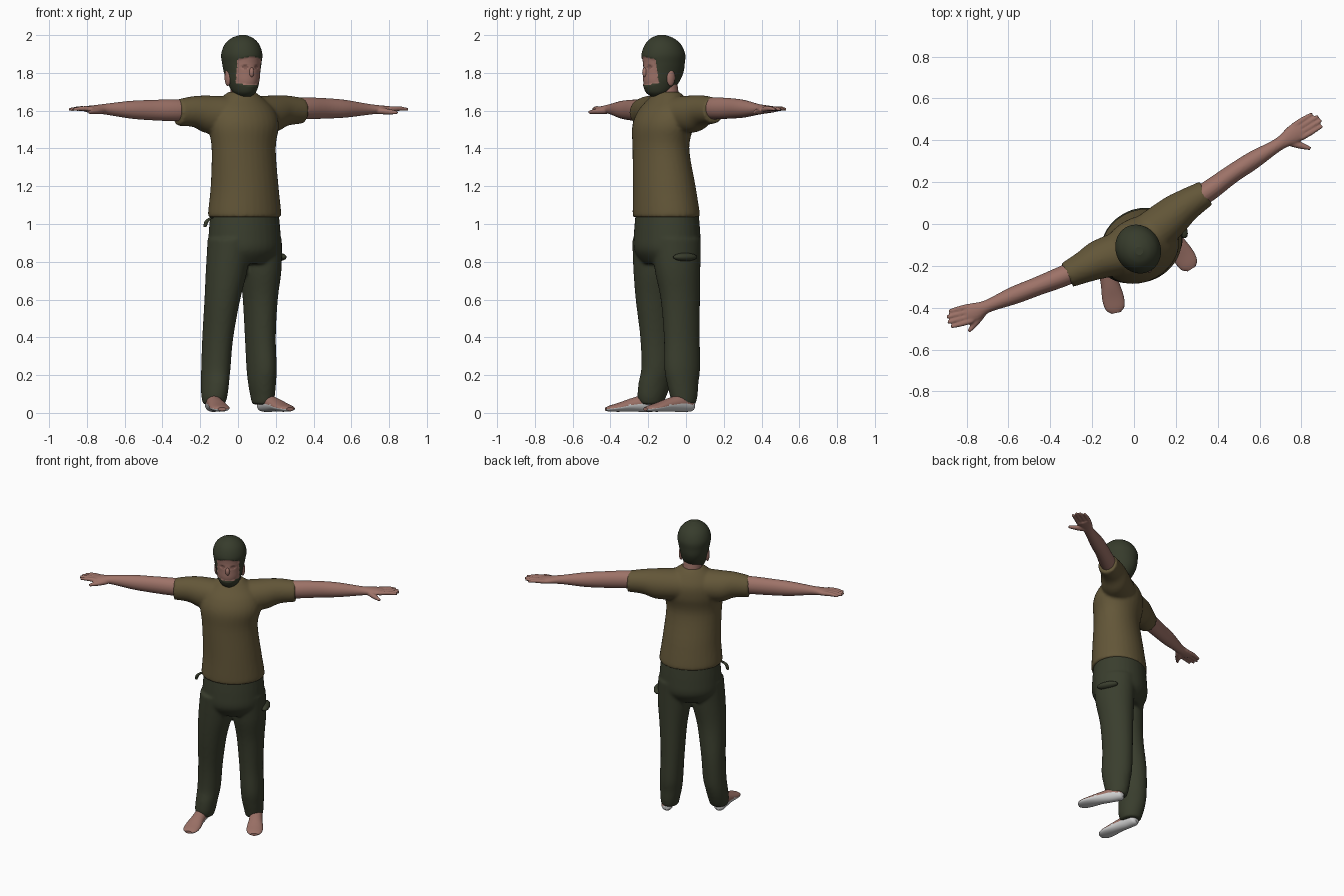
import bpy, bmesh, math
from mathutils import Vector

if "Cube" in bpy.data.objects:
    bpy.data.objects.remove(bpy.data.objects["Cube"], do_unlink=True)

YAW = math.radians(28)                       # the figure is turned to its left
C, S = math.cos(YAW), math.sin(YAW)
LEFT, BACK, UP = Vector((C, S, 0)), Vector((-S, C, 0)), Vector((0, 0, 1))


def material(name, rgb):
    m = bpy.data.materials.new(name)
    m.use_nodes = True
    m.diffuse_color = (*rgb, 1)
    m.node_tree.nodes["Principled BSDF"].inputs["Base Color"].default_value = (*rgb, 1)
    return m


SHIRT = material("olive_brown_shirt", (0.125, 0.094, 0.04))
PANTS = material("dark_green_trousers", (0.042, 0.048, 0.027))
HAIR = material("dark_green_hair", (0.038, 0.045, 0.025))
SKIN = material("skin", (0.34, 0.17, 0.138))
SHADE = material("eye_socket_skin", (0.22, 0.105, 0.085))
SOLE = material("pale_grey_sole", (0.62, 0.62, 0.62))


def spline(keys, steps):
    """Smoothly interpolated rows between the key rows."""
    rows = []
    for i in range(len(keys) - 1):
        p = [keys[max(0, min(len(keys) - 1, i + k))] for k in (-1, 0, 1, 2)]
        for j in range(steps):
            t = j / steps
            rows.append([b + 0.5 * t * (c - a + t * (2 * a - 5 * b + 4 * c - d
                         + t * (3 * (b - c) + d - a))) for a, b, c, d in zip(*p)])
    return rows + [list(keys[-1])]


def tube(bm, keys, u=LEFT, v=BACK, sides=32, steps=5):
    """Loft ellipses; each key row is x, y, z, radius along u, radius along v."""
    rings = []
    for x, y, z, a, b in spline(keys, steps):
        ring = []
        for i in range(sides):
            t = math.tau * i / sides
            ring.append(bm.verts.new(Vector((x, y, z)) + u * a * math.cos(t) + v * b * math.sin(t)))
        rings.append(ring)
    for r, q in zip(rings, rings[1:]):
        for i in range(sides):
            k = (i + 1) % sides
            bm.faces.new((r[i], r[k], q[k], q[i]))
    bm.faces.new(rings[0])
    bm.faces.new(rings[-1])


def finish(name, bm, mats, voxel=0, smooth=0):
    bmesh.ops.recalc_face_normals(bm, faces=bm.faces[:])
    for f in bm.faces:
        f.smooth = len(f.verts) < 5
    me = bpy.data.meshes.new(name)
    bm.to_mesh(me)
    bm.free()
    ob = bpy.data.objects.new(name, me)
    bpy.context.collection.objects.link(ob)
    for m in mats:
        me.materials.append(m)
    if voxel:                                # fuse overlapping tubes into one skin
        r = ob.modifiers.new("fuse", "REMESH")
        r.mode, r.voxel_size, r.use_smooth_shade = "VOXEL", voxel, True
        s = ob.modifiers.new("soften", "SMOOTH")
        s.factor, s.iterations = 0.5, smooth
    return ob


def ellipsoid(name, loc, size, mat):
    bm = bmesh.new()
    bmesh.ops.create_uvsphere(bm, u_segments=20, v_segments=12, radius=1)
    for w in bm.verts:
        w.co = Vector(loc) + LEFT * w.co.x * size[0] + BACK * w.co.y * size[1] + UP * w.co.z * size[2]
    return finish(name, bm, [mat])


# Shirt: trunk and two short sleeves
bm = bmesh.new()
tube(bm, [(.035, -.105, 1.035, .196, .168), (.035, -.105, 1.06, .2, .171),
          (.035, -.115, 1.2, .185, .16), (.03, -.133, 1.4, .177, .142),
          (.03, -.122, 1.52, .195, .152), (.025, -.108, 1.6, .178, .135),
          (.02, -.1, 1.66, .125, .095), (.02, -.1, 1.7, .072, .064)])
tube(bm, [(.07, -.06, 1.575, .11, .1), (.19, .04, 1.583, .095, .098),
          (.26, .095, 1.6, .077, .08), (.345, .148, 1.6, .063, .068)], u=BACK, v=UP)
tube(bm, [(-.03, -.13, 1.575, .11, .1), (-.16, -.17, 1.58, .095, .1),
          (-.235, -.205, 1.595, .077, .082), (-.32, -.245, 1.59, .063, .07)], u=BACK, v=UP)
finish("shirt", bm, [SHIRT], 0.01, 5)

# Trousers: hips and two loose legs
bm = bmesh.new()
tube(bm, [(.035, -.1, 1.07, .185, .16), (.035, -.1, .95, .196, .17),
          (.035, -.1, .86, .196, .168), (.035, -.1, .79, .165, .12)])
tube(bm, [(.12, -.05, .92, .105, .135), (.12, -.045, .76, .106, .125),
          (.118, -.03, .6, .088, .108), (.118, -.022, .4, .076, .1),
          (.125, -.02, .24, .074, .1), (.127, -.018, .16, .07, .088),
          (.13, -.012, .09, .062, .076), (.132, -.012, .045, .055, .064)])
tube(bm, [(-.05, -.16, .92, .105, .13), (-.06, -.163, .76, .108, .118),
          (-.083, -.165, .6, .092, .104), (-.107, -.15, .4, .078, .096),
          (-.117, -.15, .24, .074, .09), (-.122, -.165, .16, .07, .09),
          (-.125, -.18, .09, .066, .08), (-.127, -.185, .045, .056, .064)])
finish("trousers", bm, [PANTS], 0.01, 5)

# Thigh pocket flap and belt end
ellipsoid("pocket_flap", (.215, -.005, .825), (.03, .07, .022), PANTS)
bm = bmesh.new()
tube(bm, [(-.14, -.2, 1.035, .012, .012), (-.165, -.21, 1.015, .012, .012),
          (-.175, -.21, .985, .008, .008)], sides=10)
finish("belt_end", bm, [PANTS])


# Arms with fused hands: the path runs from upper arm to knuckles
def arm(name, path, tip, thumb):
    radii = [(.05, .056), (.05, .058), (.045, .054), (.043, .047),
             (.031, .029), (.044, .021), (.047, .017)]
    bm = bmesh.new()
    tube(bm, [(*p, *r) for p, r in zip(path, radii)], u=BACK, v=UP, sides=24)
    knuckle, tip = Vector(path[-1]), Vector(tip)
    along = (tip - knuckle).normalized()
    across = UP.cross(along)
    for i, length in enumerate((.9, 1, .97, .8)):
        k = (i - 1.5) * (1 if along.x > 0 else -1)
        a = knuckle - along * .02 + across * k * .023
        b = knuckle + (tip - knuckle) * length + across * k * .025
        m = (a + b) / 2 + UP * .004
        tube(bm, [(*a, .014, .015), (*m, .0135, .013), (*b, .008, .008)],
             u=across, v=UP, sides=10)
    a, b = Vector(thumb[0]), Vector(thumb[1])
    side = UP.cross((b - a).normalized())
    tube(bm, [(*a, .02, .018), (*((a + b) / 2), .018, .016), (*b, .008, .009)],
         u=side, v=UP, sides=10)
    finish(name, bm, [SKIN], 0.006, 2)


arm("left_arm", [(.25, .09, 1.61), (.36, .16, 1.612), (.47, .24, 1.612), (.57, .305, 1.61),
                 (.69, .38, 1.607), (.755, .425, 1.607), (.8, .452, 1.607)],
    (.89, .507, 1.607), ((.735, .395, 1.6), (.845, .36, 1.59)))
arm("right_arm", [(-.23, -.2, 1.6), (-.34, -.25, 1.602), (-.46, -.297, 1.603), (-.57, -.34, 1.605),
                  (-.7, -.393, 1.608), (-.76, -.418, 1.608), (-.8, -.433, 1.608)],
    (-.895, -.458, 1.606), ((-.72, -.42, 1.6), (-.79, -.515, 1.592)))


# Feet: skin above, pale sole below and around the heel
def foot(name, heel, toe):
    heel, toe = Vector((*heel, 0)), Vector((*toe, 0))
    run = toe - heel
    bm = bmesh.new()
    rows = []
    for t, z, a, b in [(0, .035, .014, .015), (.06, .04, .034, .032), (.25, .05, .04, .045),
                       (.5, .043, .044, .036), (.75, .03, .052, .024),
                       (.92, .023, .045, .016), (1, .02, .022, .009)]:
        p = heel + run * t
        rows.append((p.x, p.y, z, a, b))
    tube(bm, rows, u=UP.cross(run).normalized(), v=UP)
    bmesh.ops.recalc_face_normals(bm, faces=bm.faces[:])
    for f in bm.faces:
        c = f.calc_center_median()
        t = (c - heel).dot(run) / run.length_squared
        f.material_index = int(f.normal.z < -.05 or (t < .6 and c.z < .045))
    finish(name, bm, [SKIN, SOLE])


foot("left_foot", (.12, .04), (.275, -.215))
foot("right_foot", (-.145, -.145), (-.085, -.425))

# Neck
bm = bmesh.new()
tube(bm, [(.02, -.1, 1.62, .07, .066), (.02, -.1, 1.7, .06, .06), (.02, -.11, 1.78, .058, .06)])
finish("neck", bm, [SKIN])

# Head: hair cap, sideburns and beard around an inset face
CENTRE = Vector((.02, -.12, 0))
bm = bmesh.new()
rows = []
for z, f, a, b in [(1.675, .04, .03, .03), (1.7, .03, .06, .07), (1.75, .016, .08, .101),
                   (1.8, .004, .09, .114), (1.85, 0, .1, .117), (1.9, 0, .106, .118),
                   (1.95, .002, .09, .097), (1.983, .006, .058, .062), (2, .01, .018, .02)]:
    p = CENTRE - BACK * f
    rows.append((p.x, p.y, z, a, b))
tube(bm, rows, sides=72, steps=8)


def region(p):
    lat, fwd = abs((p - CENTRE).dot(LEFT)), -(p - CENTRE).dot(BACK)
    if fwd < .035 or lat > .07 or not 1.735 + 2.5 * lat * lat < p.z < 1.885 - 3 * lat * lat:
        return 0
    return 2 if ((lat - .034) / .017) ** 2 + ((p.z - 1.832) / .011) ** 2 < 1 else 1


for f in bm.faces:
    f.material_index = region(f.calc_center_median())
for w in bm.verts:
    kind = region(w.co)
    w.co += BACK * (0, .006, .011)[kind]
finish("head", bm, [HAIR, SKIN, SHADE])

# Nose and ears
nose = CENTRE - BACK * .11 + UP * 1.803
ellipsoid("nose", nose, (.014, .015, .026), SKIN)
for side, label in ((1, "left"), (-1, "right")):
    ellipsoid(label + "_ear", CENTRE + LEFT * .084 * side + UP * 1.775, (.014, .024, .045), SKIN)
